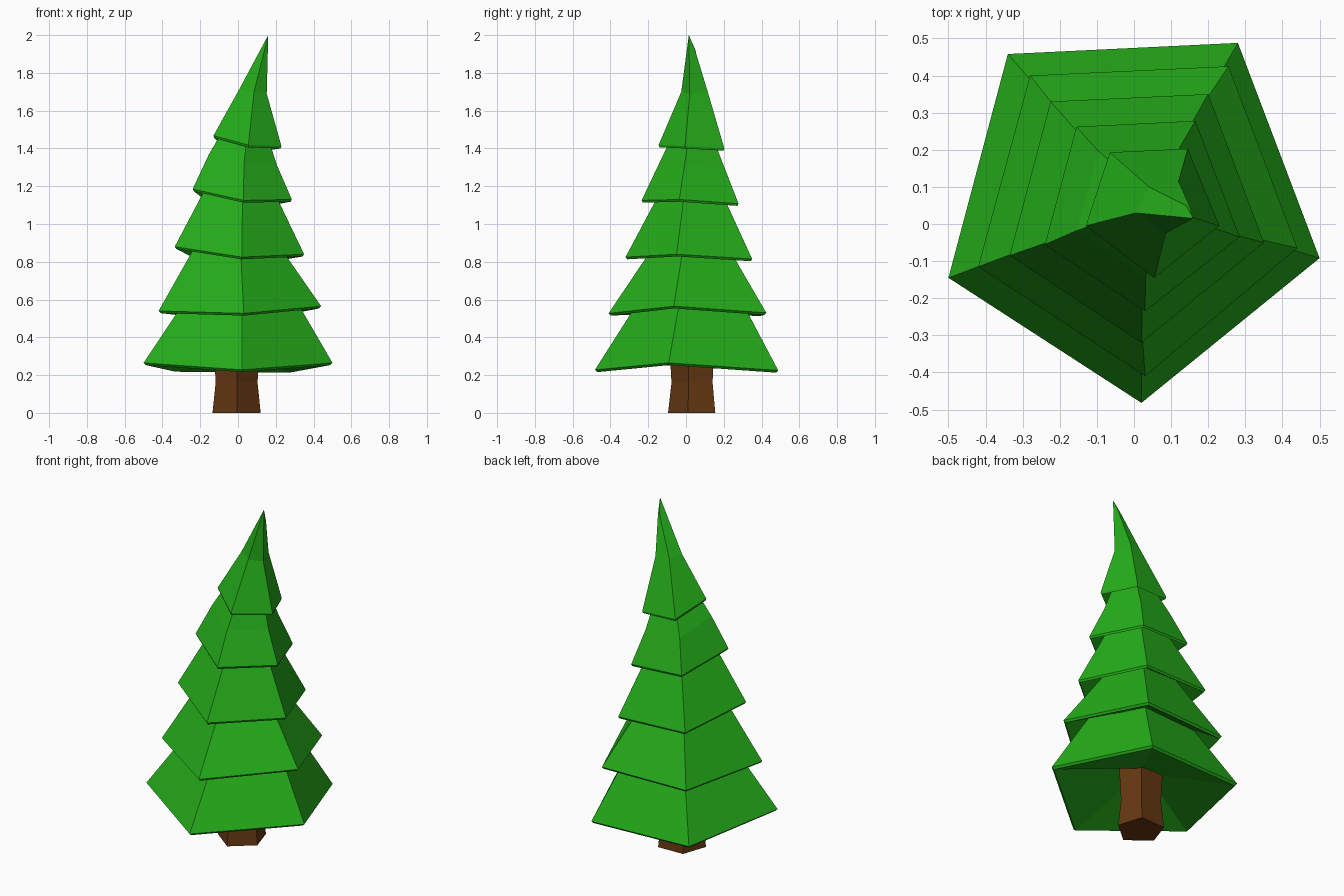
import bpy, bmesh
from mathutils import Vector

if "Cube" in bpy.data.objects:
    bpy.data.objects.remove(bpy.data.objects["Cube"])


def material(name, color):
    mat = bpy.data.materials.new(name)
    mat.diffuse_color = color
    mat.use_nodes = True
    mat.node_tree.nodes["Principled BSDF"].inputs["Base Color"].default_value = mat.diffuse_color
    return mat


GREEN = material("foliage_green", (0.018, 0.42, 0.010, 1))
BROWN = material("bark_brown", (0.13, 0.04, 0.006, 1))


def loft(name, rings, mat):
    """Skin a stack of five-sided rings, closing both ends."""
    bm = bmesh.new()
    loops = [[bm.verts.new(p) for p in ring] for ring in rings]
    for a, b in zip(loops, loops[1:]):
        for i in range(5):
            j = (i + 1) % 5
            bm.faces.new((a[i], a[j], b[j], b[i]))
    bm.faces.new(loops[0])
    bm.faces.new(loops[-1])
    bmesh.ops.remove_doubles(bm, verts=bm.verts, dist=0.0005)
    bmesh.ops.recalc_face_normals(bm, faces=bm.faces)
    mesh = bpy.data.meshes.new(name)
    bm.to_mesh(mesh)
    bm.free()
    mesh.materials.append(mat)
    obj = bpy.data.objects.new(name, mesh)
    bpy.context.collection.objects.link(obj)


def scaled(ring, s, dz):
    """Shrink a ring about its centre and lift it."""
    c = sum(ring, Vector()) / 5
    return [Vector((c.x + (p.x - c.x) * s, c.y + (p.y - c.y) * s, p.z + dz)) for p in ring]


def vecs(points):
    return [Vector(p) for p in points]


# Rim corners of each tier: back left, back right, right, front, left
rims = [vecs(r) for r in (
    [(-.34, .458, .23), (.28, .488, .225), (.50, -.092, .265), (.02, -.482, .228), (-.50, -.145, .265)],
    [(-.28, .40, .525), (.255, .425, .53), (.44, -.065, .565), (.03, -.41, .527), (-.42, -.115, .54)],
    [(-.225, .33, .825), (.20, .35, .815), (.35, -.05, .84), (.02, -.32, .825), (-.335, -.085, .88)],
    [(-.155, .262, 1.12), (.165, .278, 1.108), (.285, -.035, 1.13), (.03, -.235, 1.125), (-.24, -.055, 1.185)],
    [(-.065, .193, 1.405), (.145, .203, 1.40), (.23, -.005, 1.412), (.055, -.145, 1.418), (-.13, -.005, 1.468)],
)]
# Bent tip: waist ring and pointed end
waist = vecs([(.04, .10, 1.70), (.12, .115, 1.70), (.152, .02, 1.69), (.085, -.025, 1.70), (.005, .03, 1.71)])
tip = vecs([(.14, .05, 1.92), (.15, .048, 1.92), (.16, .015, 2), (.16, .015, 2), (.16, .015, 2)])

# Foliage tiers, each with a thin rim and a hollow underside
top_scale = [.63, .55, .58, .55]
for i, rim in enumerate(rims):
    inner = scaled(rim, .2, .10) if i == 0 else scaled(rim, .55, .08)
    rings = [inner, scaled(rim, .975, -.012), rim]
    if i < 4:
        top = scaled(rims[i + 1], top_scale[i], .08)
        if i == 3:
            rings.append([(a + b) / 2 + Vector((-.01, 0, 0)) for a, b in zip(rim, top)])
        rings.append(top)
    else:
        rings += [waist, tip]
    loft(f"foliage_tier_{i + 1}", rings, GREEN)

# Trunk, pinched slightly near the top
base = vecs([(-.085, .15, 0), (.075, .155, 0), (.12, .01, 0), (-.005, -.095, 0), (-.135, .005, 0)])
loft("trunk", [base, scaled(base, .87, .16), scaled(base, .95, .36)], BROWN)
